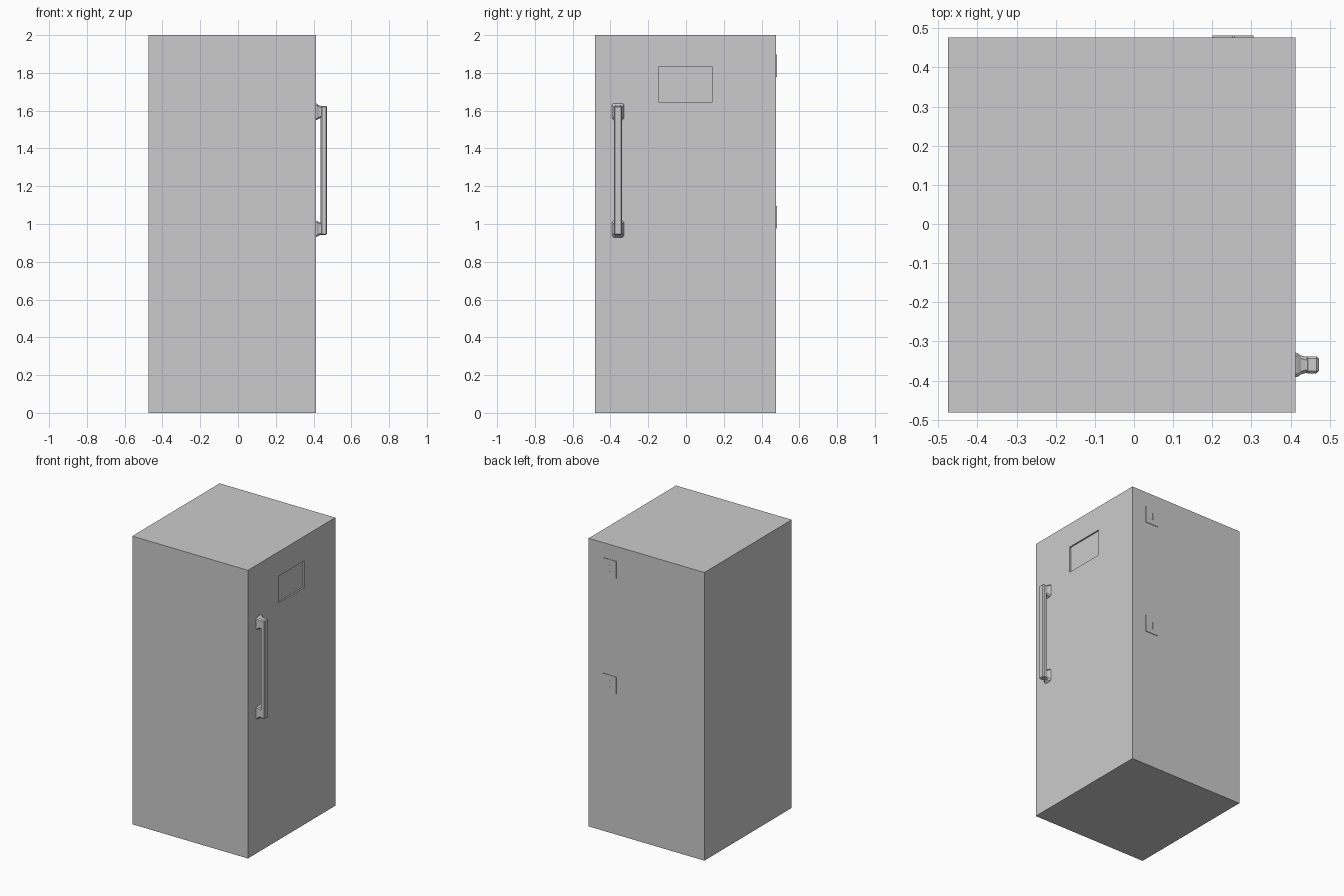
import bpy, bmesh
from mathutils import Vector

if "Cube" in bpy.data.objects:
    bpy.data.objects.remove(bpy.data.objects["Cube"])

X0, X1 = -0.475, 0.413      # cabinet back and door face
Y0, Y1 = -0.481, 0.477
HANDLE_Y, HANDLE_Z = -0.36, 1.284


def finish(bm, name):
    bmesh.ops.recalc_face_normals(bm, faces=bm.faces[:])
    mesh = bpy.data.meshes.new(name)
    bm.to_mesh(mesh)
    bm.free()
    ob = bpy.data.objects.new(name, mesh)
    bpy.context.collection.objects.link(ob)
    return ob


def box(bm, lo, hi):
    verts = bmesh.ops.create_cube(bm, size=1)["verts"]
    for v in verts:
        v.co = Vector([hi[i] if v.co[i] > 0 else lo[i] for i in range(3)])
    return verts


def loft(bm, rings):
    loops = [[bm.verts.new(p) for p in ring] for ring in rings]
    n = len(loops[0])
    for a, b in zip(loops, loops[1:]):
        for i in range(n):
            j = (i + 1) % n
            bm.faces.new((a[i], a[j], b[j], b[i]))
    bm.faces.new(loops[0])
    bm.faces.new(loops[-1])


# Cabinet with a shallow rectangular recess in the door face
bm = bmesh.new()
box(bm, (X0, Y0, 0), (X1, Y1, 2))
bm.normal_update()
door = max(bm.faces, key=lambda f: f.calc_center_median().x)
bmesh.ops.inset_individual(bm, faces=[door], thickness=0.1)
for v in door.verts:
    v.co.y = 0.14 if v.co.y > 0 else -0.145
    v.co.z = 1.83 if v.co.z > 1 else 1.645
pocket = bmesh.ops.extrude_discrete_faces(bm, faces=[door])["faces"][0]
bmesh.ops.translate(bm, verts=pocket.verts[:], vec=(-0.01, 0, 0))
finish(bm, "cabinet")

# Handle grip: chamfered vertical bar
bm = bmesh.new()
box(bm, (0.438, HANDLE_Y - 0.022, HANDLE_Z - 0.342),
    (0.472, HANDLE_Y + 0.022, HANDLE_Z + 0.342))
bmesh.ops.bevel(bm, geom=bm.edges[:], offset=0.006, segments=1, affect='EDGES')
finish(bm, "handle_grip")

# Handle feet: flared chamfered blocks, mirrored top and bottom
# each section: x, half width in y, inner z offset, outer z offset
FOOT = [(0.411, 0.032, 0.266, 0.356), (0.418, 0.030, 0.267, 0.352),
        (0.427, 0.024, 0.273, 0.345), (0.438, 0.021, 0.277, 0.342),
        (0.460, 0.021, 0.277, 0.340)]
for side, label in ((1, "upper"), (-1, "lower")):
    bm = bmesh.new()
    rings = []
    for x, w, a, b in FOOT:
        c = 0.008
        outline = [(-w, a + c), (-w + c, a), (w - c, a), (w, a + c),
                   (w, b - c), (w - c, b), (-w + c, b), (-w, b - c)]
        rings.append([(x, HANDLE_Y + y, HANDLE_Z + side * z) for y, z in outline])
    loft(bm, rings)
    finish(bm, label + "_handle_foot")

# Hinges: two thin interlocking leaves each
LEAF = [(0.053, -0.059), (0.053, 0.059), (0.004, 0.059), (0.004, 0.02),
        (-0.004, 0.02), (-0.004, -0.02), (0.004, -0.02), (0.004, -0.059)]
PLATE = [(-0.051, -0.059), (-0.051, 0.059), (0.001, 0.059), (0.001, 0.023),
         (-0.007, 0.023), (-0.007, -0.023), (0.001, -0.023), (0.001, -0.059)]
for z, label in ((1.838, "upper"), (1.036, "lower")):
    for outline, part in ((LEAF, "door_leaf"), (PLATE, "cabinet_leaf")):
        bm = bmesh.new()
        loft(bm, [[(0.252 + x, y, z + dz) for x, dz in outline]
                  for y in (Y1 - 0.002, Y1 + 0.004)])
        finish(bm, label + "_hinge_" + part)
